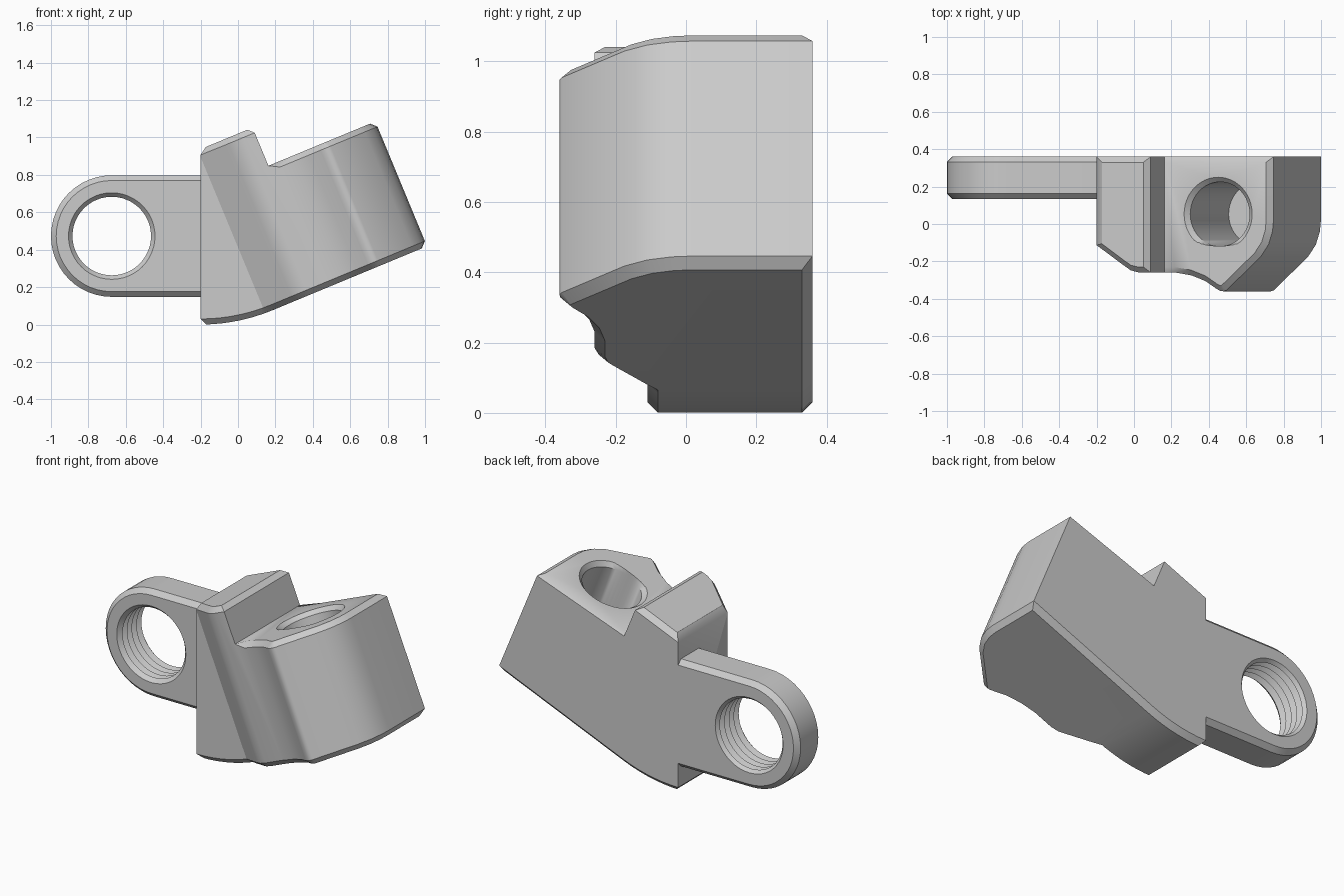
import bpy, bmesh
from math import sin, cos, pi, radians
from mathutils import Vector

if "Cube" in bpy.data.objects:
    bpy.data.objects.remove(bpy.data.objects["Cube"])

TILT = radians(22.5)
UP = Vector((-sin(TILT), 0, cos(TILT)))      # tilted axis of the block
SIDE = Vector((cos(TILT), 0, sin(TILT)))


def tilted(u, y, v):
    return SIDE * u + UP * v + Vector((0, y, 0))


def tilted_xz(u, v):
    p = tilted(u, 0, v)
    return (p.x, p.z)


def loft(name, rings):
    """Closed solid through rings that have equal point counts."""
    bm = bmesh.new()
    vs = [[bm.verts.new(p) for p in ring] for ring in rings]
    n = len(vs[0])
    for a, b in zip(vs, vs[1:]):
        for i in range(n):
            j = (i + 1) % n
            bm.faces.new((a[i], a[j], b[j], b[i]))
    bm.faces.new(vs[0])
    bm.faces.new(vs[-1])
    bmesh.ops.recalc_face_normals(bm, faces=bm.faces[:])
    mesh = bpy.data.meshes.new(name)
    bm.to_mesh(mesh)
    bm.free()
    obj = bpy.data.objects.new(name, mesh)
    bpy.context.collection.objects.link(obj)
    return obj


def activate(obj):
    bpy.ops.object.select_all(action='DESELECT')
    obj.select_set(True)
    bpy.context.view_layer.objects.active = obj


def boolean(obj, tool, operation):
    mod = obj.modifiers.new("cut", 'BOOLEAN')
    mod.operation, mod.object, mod.solver = operation, tool, 'EXACT'
    activate(obj)
    bpy.ops.object.modifier_apply(modifier=mod.name)
    bpy.data.objects.remove(tool, do_unlink=True)


def smooth(obj, angle):
    activate(obj)
    bpy.ops.object.shade_smooth_by_angle(angle=radians(angle))


# Tilted block: cross-section swept along the tilted axis
section = [(-.5, -.11), (.158, -.11), (.32, -.222), (.36, -.248), (.41, -.26),
           (.53, -.26), (.62, -.275), (.70, -.305), (.765, -.347),
           (.785, -.357), (.805, -.36), (.822, -.354), (1.02, -.175),
           (1.065, -.11), (1.088, -.04), (1.094, .02), (1.094, .36), (-.5, .36)]
block = loft("clamp_block", [[tilted(u, y, v) for u, y in section] for v in (-.4, 1.3)])

# Front silhouette trims the left wall, curved underside and stepped top
R = 1.006
outline = [(-.2 + R * sin(TILT * i / 7), R * (1 - cos(TILT * i / 7))) for i in range(8)]
outline += [tilted_xz(1.4, 0), tilted_xz(1.4, .722), tilted_xz(.475, .722),
            tilted_xz(.475, .943)]
left_top = (.943 - .2 * sin(TILT)) / cos(TILT)
outline.append((-.2, left_top))
trim = loft("silhouette_tool", [[(x, y, z) for x, z in outline] for y in (-.6, .6)])
boolean(block, trim, 'INTERSECT')


# Chamfer around the top and bottom rims
def is_cap(f):
    d = f.normal.dot(UP)
    return abs(f.normal.y) < .01 and (d > .95 or d < -.9)


bm = bmesh.new()
bm.from_mesh(block.data)
bmesh.ops.remove_doubles(bm, verts=bm.verts[:], dist=.0005)
bm.normal_update()
rim = [e for e in bm.edges if len(e.link_faces) == 2 and e.is_convex
       and is_cap(e.link_faces[0]) != is_cap(e.link_faces[1])]
bmesh.ops.bevel(bm, geom=rim, offset=.03, offset_type='OFFSET', segments=1,
                profile=.5, affect='EDGES', clamp_overlap=False)
bm.to_mesh(block.data)
bm.free()

# Blind socket with a flat on its front side
N = 48
socket = loft("socket_tool", [
    [tilted(.786 + r * cos(2 * pi * i / N), max(.053 + r * sin(2 * pi * i / N), -.117), v)
     for i in range(N)]
    for v, r in ((.16, .172), (.697, .172), (.747, .222))])
boolean(block, socket, 'DIFFERENCE')
smooth(block, 33)

# Mounting lug: rounded plate with chamfered rims
CX, CZ = -.675, .473


def lug_ring(y, r):
    arc = [pi / 2 + pi * i / 24 for i in range(25)]
    return ([(-.195, y, CZ + r)] + [(CX + r * cos(a), y, CZ + r * sin(a)) for a in arc]
            + [(-.195, y, CZ - r)])


lug = loft("mounting_lug", [lug_ring(y, r) for y, r in
                            ((.135, .297), (.163, .325), (.332, .325), (.36, .297))])

# Threaded hole: ridged round cutter
ridges = [(.125, .24), (.16, .21)]
for k in range(4):
    ridges += [(.16 + .045 * k + .0225, .242), (.16 + .045 * (k + 1), .21)]
ridges.append((.375, .24))
thread = loft("thread_tool", [
    [(CX + r * cos(2 * pi * i / N), y, CZ + r * sin(2 * pi * i / N)) for i in range(N)]
    for y, r in ridges])
boolean(lug, thread, 'DIFFERENCE')
smooth(lug, 25)
